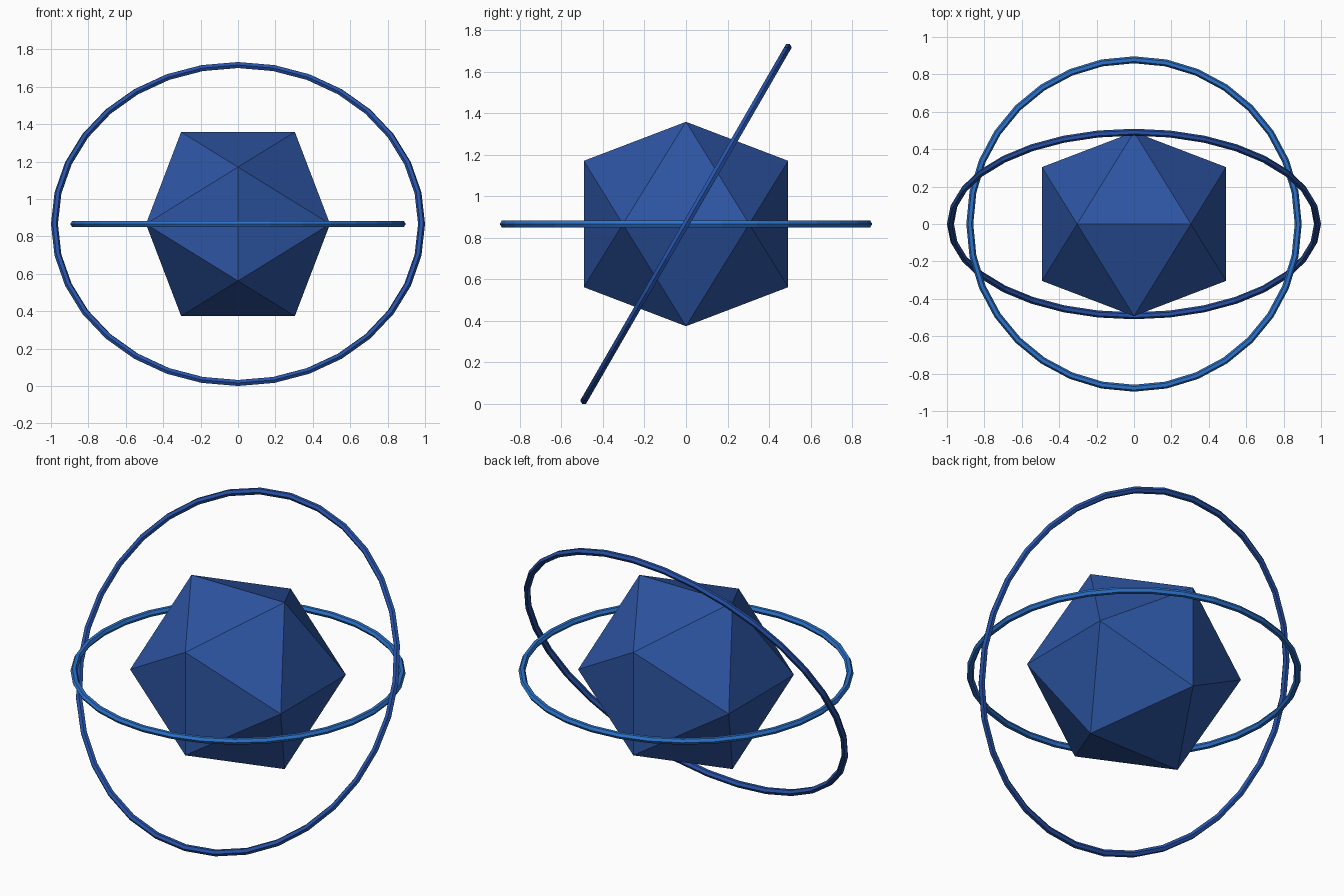
import bpy, bmesh
from math import radians, sqrt

if "Cube" in bpy.data.objects:
    bpy.data.objects.remove(bpy.data.objects["Cube"])

CENTRE_Z = 0.866


def paint(obj, name, rgb):
    mat = bpy.data.materials.new(name)
    mat.diffuse_color = (*rgb, 1.0)
    mat.use_nodes = True
    mat.node_tree.nodes["Principled BSDF"].inputs["Base Color"].default_value = mat.diffuse_color
    obj.data.materials.append(mat)


# Icosahedron core: hull of three crossed golden rectangles
def make_core(radius):
    phi = (1 + sqrt(5)) / 2
    a = radius / sqrt(1 + phi * phi)
    b = a * phi
    bm = bmesh.new()
    for s in (-a, a):
        for t in (-b, b):
            for co in ((s, 0, t), (0, t, s), (t, s, 0)):
                bm.verts.new(co)
    bmesh.ops.convex_hull(bm, input=bm.verts)
    bmesh.ops.recalc_face_normals(bm, faces=bm.faces)
    mesh = bpy.data.meshes.new("core")
    bm.to_mesh(mesh)
    bm.free()
    obj = bpy.data.objects.new("core", mesh)
    obj.location.z = CENTRE_Z
    bpy.context.collection.objects.link(obj)
    return obj


# Thin faceted ring, tilted about the x axis
def make_ring(name, radius, tilt):
    bpy.ops.mesh.primitive_torus_add(
        major_segments=32, minor_segments=6,
        major_radius=radius, minor_radius=0.0186,
        location=(0, 0, CENTRE_Z), rotation=(radians(tilt), 0, 0))
    obj = bpy.context.object
    obj.name = name
    bpy.ops.object.shade_flat()
    return obj


paint(make_core(0.5785), "core_blue", (0.026, 0.09, 0.36))
paint(make_ring("level_ring", 0.878, 0), "bright_blue", (0.025, 0.17, 0.60))
paint(make_ring("tilted_ring", 0.9814, 60), "deep_blue", (0.02, 0.085, 0.40))
